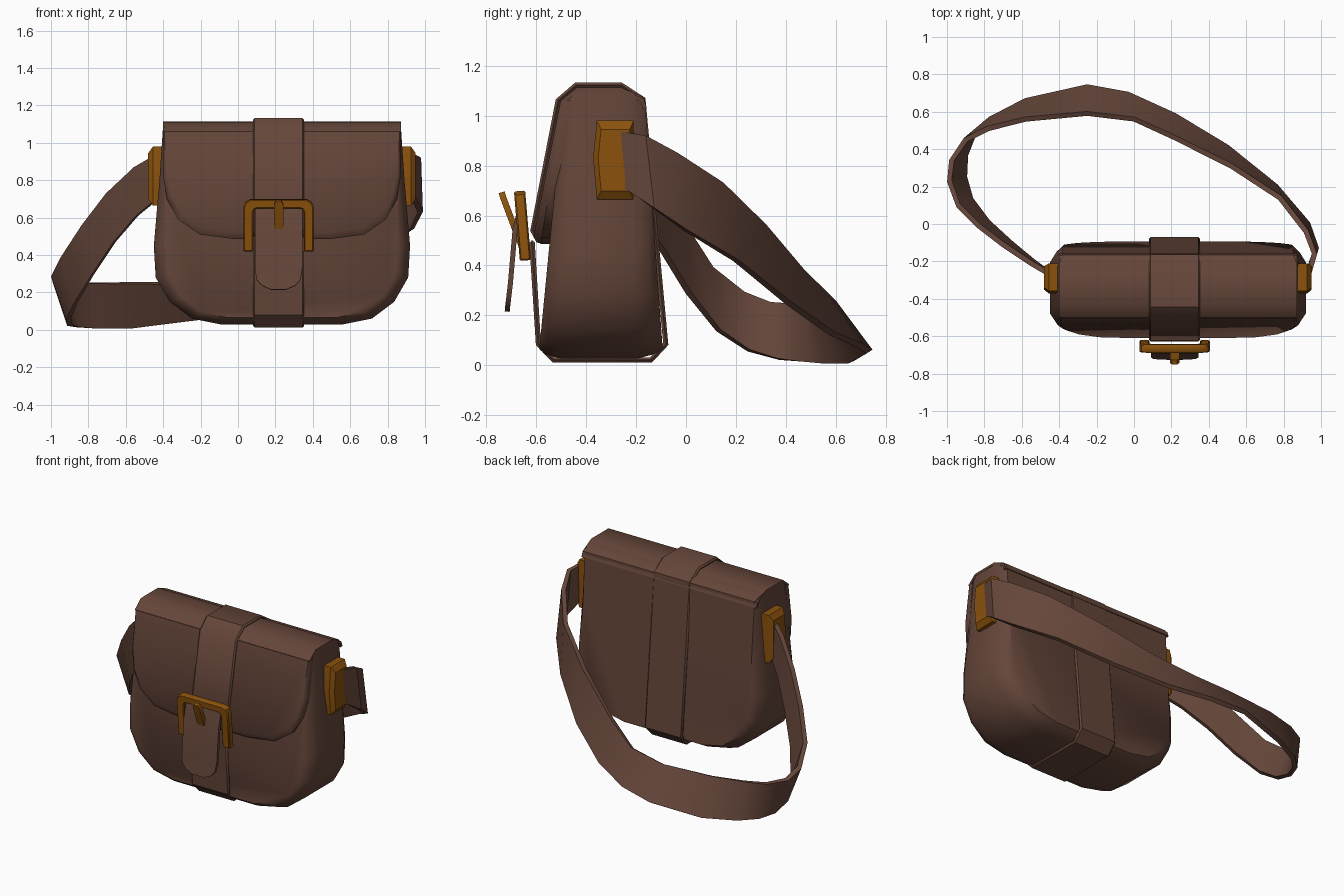
import bpy, bmesh
from mathutils import Vector

if "Cube" in bpy.data.objects:
    bpy.data.objects.remove(bpy.data.objects["Cube"])


def material(name, col):
    m = bpy.data.materials.new(name)
    m.diffuse_color = (*col, 1)
    m.use_nodes = True
    m.node_tree.nodes["Principled BSDF"].inputs["Base Color"].default_value = m.diffuse_color
    return m


LEATHER = material("brown_leather", (0.130, 0.061, 0.042))
BRASS = material("brass", (0.260, 0.085, 0.004))
CX = 0.235          # centre line of the bag
SX = 0.217          # centre line of the closing strap


def finish(name, bm, mat, thick=0, bevel=0, angle=40):
    bmesh.ops.recalc_face_normals(bm, faces=bm.faces)
    me = bpy.data.meshes.new(name)
    bm.to_mesh(me)
    bm.free()
    ob = bpy.data.objects.new(name, me)
    bpy.context.collection.objects.link(ob)
    me.materials.append(mat)
    bpy.ops.object.select_all(action='DESELECT')
    ob.select_set(True)
    bpy.context.view_layer.objects.active = ob
    if thick:
        s = ob.modifiers.new("thickness", 'SOLIDIFY')
        s.thickness, s.offset = thick, 0
    if bevel:
        b = ob.modifiers.new("bevel", 'BEVEL')
        b.width, b.segments, b.angle_limit = bevel, 1, 1.1
    bpy.ops.object.convert(target='MESH')
    bpy.ops.object.shade_smooth_by_angle(angle=angle * 3.14159 / 180)
    return ob


def loft(name, rings, mat, angle=40):
    """Closed rings joined in order, both ends capped."""
    bm = bmesh.new()
    vs = [[bm.verts.new(p) for p in r] for r in rings]
    n = len(vs[0])
    for a, b in zip(vs, vs[1:]):
        for i in range(n):
            j = (i + 1) % n
            bm.faces.new((a[i], a[j], b[j], b[i]))
    bm.faces.new(vs[0])
    bm.faces.new(vs[-1])
    return finish(name, bm, mat, angle=angle)


def ribbon(name, pairs, mat, thick, bevel=0.0, angle=40):
    """Band running between pairs of edge points."""
    bm = bmesh.new()
    vs = [[bm.verts.new(p) for p in pr] for pr in pairs]
    for a, b in zip(vs, vs[1:]):
        bm.faces.new((a[0], a[1], b[1], b[0]))
    return finish(name, bm, mat, thick, bevel, angle)


def side_band(path, cx, half):
    return [((cx - half, y, z), (cx + half, y, z)) for y, z in path]


def outline(half):
    """Mirror a half outline listed from the top corner to the bottom."""
    return [(-x, z) for x, z in half] + [(x, z) for x, z in reversed(half)]


def ring(pts, zc, top, sx, sz, yf):
    """Inset an outline (less at the top corners) and place it on a slope in y."""
    out = []
    for x, z in pts:
        s = 1 - (1 - sx) * min(1, max(0.25, (top - z) * 2))
        z2 = zc + (z - zc) * sz
        out.append(Vector((CX + x * s, yf(z2), z2)))
    return out


# Bag body
body = outline([(0.635, 1.10), (0.655, 0.80), (0.685, 0.45), (0.675, 0.28),
                (0.60, 0.15), (0.48, 0.06), (0.32, 0.028)])


def body_y(t):
    def f(z):
        k = (z - 0.06) / 1.01
        front, back = -0.588 + 0.098 * k, -0.093 - 0.072 * k
        return front + (back - front) * t
    return f


loft("bag_body", [ring(body, 0.6, 1.1, sx, sz, body_y(t)) for t, sx, sz in
                  [(0, 0.90, 0.935), (0.05, 0.95, 0.97), (0.17, 1, 1),
                   (0.8, 1, 1), (0.93, 0.95, 0.97), (1, 0.90, 0.935)]], LEATHER, 45)

# Front flap with rounded lower corners
flap = outline([(0.637, 1.06), (0.635, 0.82), (0.615, 0.70), (0.555, 0.59),
                (0.44, 0.51), (0.25, 0.485)])
loft("front_flap", [
    ring(flap, 1.06, 1.06, 1, 1, lambda z: -0.46 - 0.13 * (1.06 - z)),
    ring(flap, 1.06, 1.06, 1, 1, lambda z: -0.49 - 0.16 * (1.06 - z)),
    ring(flap, 1.06, 1.06, 0.95, 0.94, lambda z: -0.502 - 0.2 * (1.06 - z))],
    LEATHER, 50)

# Flap hinge over the top
ribbon("flap_top", side_band([(-0.165, 1.03), (-0.175, 1.06), (-0.26, 1.105),
                              (-0.435, 1.105), (-0.495, 1.055)], CX, 0.637), LEATHER, 0.016)

# Closing strap wrapped round the bag
ribbon("closing_strap", side_band([
    (-0.617, 0.50), (-0.591, 0.085), (-0.53, 0.022), (-0.14, 0.022), (-0.081, 0.085),
    (-0.172, 1.065), (-0.26, 1.122), (-0.44, 1.122), (-0.512, 1.06),
    (-0.613, 0.54), (-0.585, 0.49)], SX, 0.137), LEATHER, 0.022, 0.009)

# Strap tongue with rounded end
tongue = [(0.127, -0.655, 0.66), (0.127, -0.684, 0.55), (0.127, -0.703, 0.33),
          (0.118, -0.710, 0.27), (0.09, -0.714, 0.237), (0.04, -0.716, 0.215)]
ribbon("strap_tongue", [((SX - h, y, z), (SX + h, y, z)) for h, y, z in tongue],
       LEATHER, 0.02)

# Buckle frame, open at the bottom
frame = [(0.188, 0.42, 0.135, 0.42), (0.188, 0.655, 0.135, 0.63),
         (0.178, 0.683, 0.128, 0.645), (0.150, 0.698, 0.115, 0.65)]


def fy(z):
    return -0.643 - (z - 0.42) * 0.085


half = [(ox, oz, ix, iz) for ox, oz, ix, iz in frame]
full = [(-a, b, -c, d) for a, b, c, d in half] + half[::-1]
ribbon("buckle_frame", [((SX + a, fy(b), b), (SX + c, fy(d), d)) for a, b, c, d in full],
       BRASS, 0.045, 0.006)

# Buckle prong
ribbon("buckle_prong", [((SX - h, y, z), (SX + h, y, z)) for h, y, z in
                        [(0.014, -0.738, 0.693), (0.025, -0.732, 0.672),
                         (0.025, -0.69, 0.56), (0.018, -0.655, 0.47)]], BRASS, 0.025)

# Brass strap mounts on both sides
mount = [(-0.21, 0.98), (-0.357, 0.98), (-0.372, 0.83), (-0.357, 0.665), (-0.21, 0.665)]
for side, name in ((-1, "left_mount"), (1, "right_mount")):
    rings = []
    for d, s in ((0.63, 1.0), (0.69, 1.0), (0.715, 0.78)):
        rings.append([(CX + side * d, -0.28 + (y + 0.28) * s, 0.82 + (z - 0.82) * s)
                      for y, z in mount])
    loft(name, rings, BRASS, 30)

# Shoulder strap: upper edge and lower edge, left mount round the back to right mount
upper = [(-0.43, -0.28, 0.94), (-0.55, -0.21, 0.87), (-0.70, -0.11, 0.73),
         (-0.83, -0.01, 0.56), (-0.94, 0.10, 0.39), (-0.987, 0.23, 0.29),
         (-0.975, 0.34, 0.25), (-0.90, 0.45, 0.245), (-0.78, 0.51, 0.25),
         (-0.58, 0.56, 0.25), (-0.25, 0.59, 0.25), (0.0, 0.56, 0.28),
         (0.22, 0.46, 0.38), (0.52, 0.31, 0.56), (0.78, 0.14, 0.73),
         (0.92, -0.04, 0.85), (0.965, -0.16, 0.92), (0.93, -0.28, 0.94)]
lower = [(-0.43, -0.28, 0.70), (-0.54, -0.20, 0.61), (-0.66, -0.10, 0.47),
         (-0.78, 0.01, 0.29), (-0.87, 0.13, 0.14), (-0.905, 0.25, 0.06),
         (-0.90, 0.37, 0.025), (-0.86, 0.47, 0.015), (-0.77, 0.56, 0.01),
         (-0.58, 0.66, 0.012), (-0.25, 0.735, 0.055), (-0.03, 0.695, 0.08),
         (0.22, 0.58, 0.13), (0.50, 0.41, 0.25), (0.76, 0.20, 0.42),
         (0.93, 0.0, 0.54), (0.975, -0.13, 0.63), (0.93, -0.26, 0.72)]
ribbon("shoulder_strap", list(zip(upper, lower)), LEATHER, 0.028)
